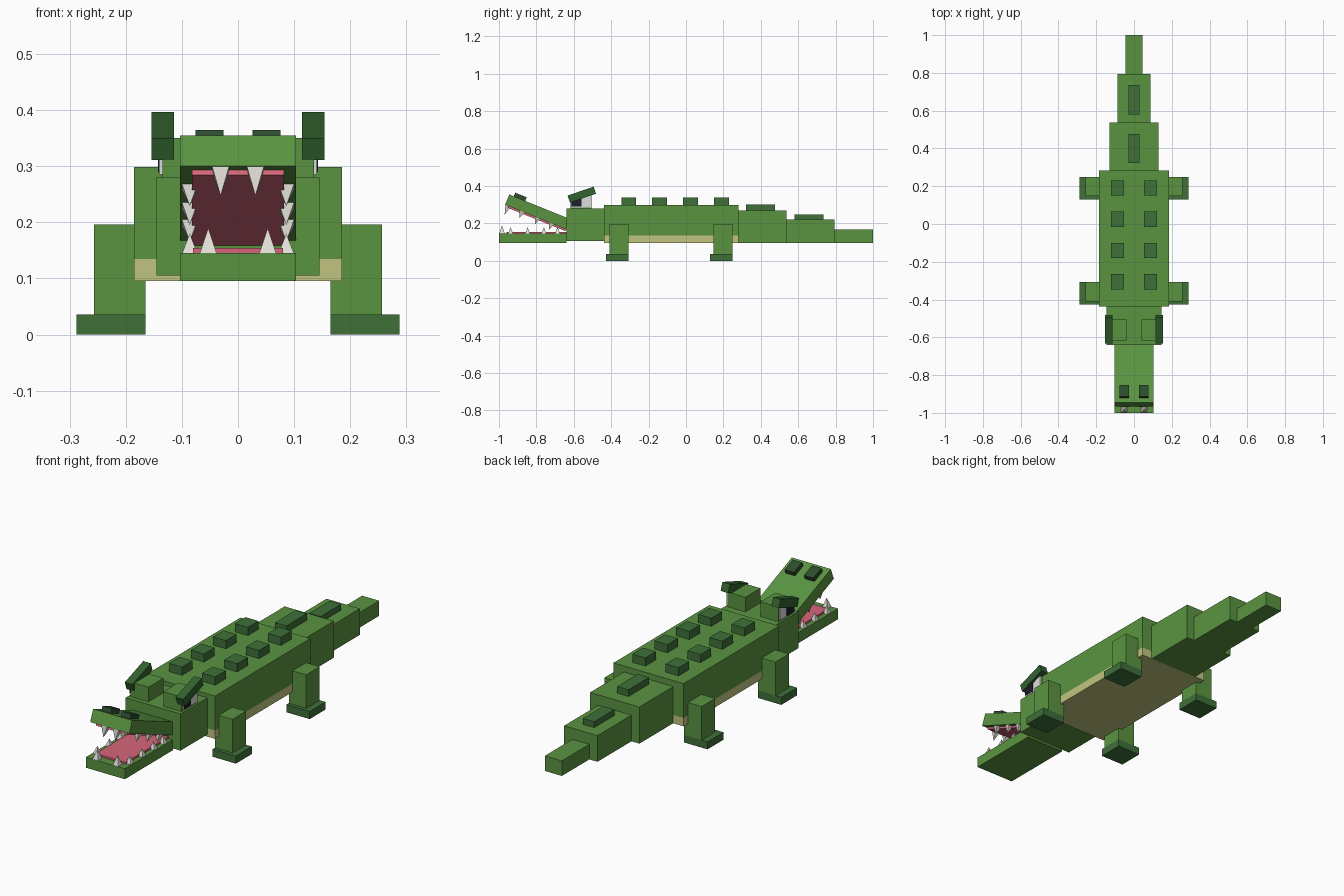
import bpy
import math
from mathutils import Matrix, Vector

if "Cube" in bpy.data.objects:
    bpy.data.objects.remove(bpy.data.objects["Cube"])


def material(name, rgb):
    """Make a flat material from 0-255 display values."""
    def lin(c):
        c /= 255
        return c / 12.92 if c <= 0.04045 else ((c + 0.055) / 1.055) ** 2.4
    m = bpy.data.materials.new(name)
    m.diffuse_color = (*[lin(c) for c in rgb], 1)
    m.use_nodes = True
    m.node_tree.nodes["Principled BSDF"].inputs["Base Color"].default_value = m.diffuse_color
    return m


GREEN = material("skin green", (90, 148, 65))
DARK = material("dark green", (62, 112, 57))
BROW = material("brow green", (50, 98, 48))
NOSTRIL = material("nostril green", (44, 76, 47))
TAN = material("belly tan", (192, 197, 128))
PINK = material("mouth pink", (214, 102, 122))
WHITE = material("tooth white", (226, 224, 216))
EYE = material("eye white", (222, 222, 222))
BLACK = material("pupil black", (28, 30, 44))


def box(name, x, y, z, mat, matrix=None):
    """Box between (min, max) pairs, optionally moved by a matrix."""
    bpy.ops.mesh.primitive_cube_add(size=1)
    ob = bpy.context.object
    ob.name = name
    c = Vector([(a + b) / 2 for a, b in (x, y, z)])
    s = [b - a for a, b in (x, y, z)]
    ob.data.transform(Matrix.Translation(c) @ Matrix.Diagonal((*s, 1)))
    if matrix:
        ob.data.transform(matrix)
    ob.data.materials.append(mat)
    return ob


def pair(name, x, y, z, mat, matrix=None):
    """Left and right copies of a box."""
    box(name + "_right", x, y, z, mat, matrix)
    box(name + "_left", (-x[1], -x[0]), y, z, mat, matrix)


def teeth(name, x, y, z, width, height, matrix=None):
    """Left and right pyramid teeth; a negative height points down."""
    for side, label in ((1, "_right"), (-1, "_left")):
        bpy.ops.mesh.primitive_cone_add(vertices=4, radius1=width / math.sqrt(2),
                                        depth=abs(height))
        ob = bpy.context.object
        ob.name = name + label
        flip = Matrix.Rotation(math.pi if height < 0 else 0, 4, 'X')
        ob.data.transform(Matrix.Translation((side * x, y, z + height / 2))
                          @ flip @ Matrix.Rotation(math.pi / 4, 4, 'Z'))
        if matrix:
            ob.data.transform(matrix)
        ob.data.materials.append(WHITE)


# Body, belly and stepped tail
box("body", (-.185, .185), (-.438, .282), (.135, .299), GREEN)
box("belly", (-.185, .185), (-.438, .282), (.095, .135), TAN)
box("tail_base", (-.13, .13), (.282, .537), (.095, .27), GREEN)
box("tail_middle", (-.088, .088), (.537, .793), (.095, .22), GREEN)
box("tail_tip", (-.045, .045), (.793, 1), (.095, .167), GREEN)

# Back scales
for i in range(4):
    y = -.346 + i * .1655
    pair("back_scale_%d" % (i + 1), (.053, .122), (y, y + .08), (.295, .338), DARK)
box("tail_scale_1", (-.03, .03), (.322, .476), (.265, .302), DARK)
box("tail_scale_2", (-.03, .03), (.58, .735), (.215, .248), DARK)

# Legs and feet
for label, y in (("front", -.409), ("rear", .147)):
    pair(label + "_leg", (.165, .257), (y, y + .102), (.036, .196), GREEN)
    pair(label + "_foot", (.165, .288), (y - .018, y + .102), (0, .036), DARK)

# Head and eyes
box("head", (-.145, .145), (-.64, -.438), (.105, .28), GREEN)
pair("eye_socket", (.04, .135), (-.618, -.505), (.275, .35), GREEN)
pair("eye", (.134, .14), (-.612, -.507), (.285, .347), EYE)
pair("pupil", (.139, .143), (-.612, -.559), (.29, .334), BLACK)
brow_place = Matrix.Translation((0, -.557, .354)) @ Matrix.Rotation(math.radians(19), 4, 'X')
pair("brow", (.114, .154), (-.0735, .0735), (-.02, .02), BROW, brow_place)

# Lower jaw with tongue and teeth
box("lower_jaw", (-.103, .103), (-1, -.638), (.095, .145), GREEN)
box("tongue", (-.08, .08), (-.96, -.638), (.14, .154), PINK)
teeth("lower_front_tooth", .053, -.984, .145, .03, .045)
for i, y in enumerate((-.938, -.847, -.76, -.687)):
    teeth("lower_side_tooth_%d" % (i + 1), .086, y, .145, .027, .035)

# Upper jaw, tilted open: local y runs back from the lower front edge
jaw_place = Matrix.Translation((0, -.967, .3)) @ Matrix.Rotation(math.radians(-22), 4, 'X')
box("upper_jaw", (-.103, .103), (0, .358), (0, .059), GREEN, jaw_place)
box("palate", (-.082, .082), (.018, .352), (-.01, .005), PINK, jaw_place)
pair("nostril", (.026, .076), (.026, .092), (.055, .08), NOSTRIL, jaw_place)
teeth("upper_front_tooth", .031, .017, 0, .03, -.05, jaw_place)
for i, y in enumerate((.098, .187, .268)):
    teeth("upper_side_tooth_%d" % (i + 1), .086, y, 0, .028, -.037, jaw_place)
